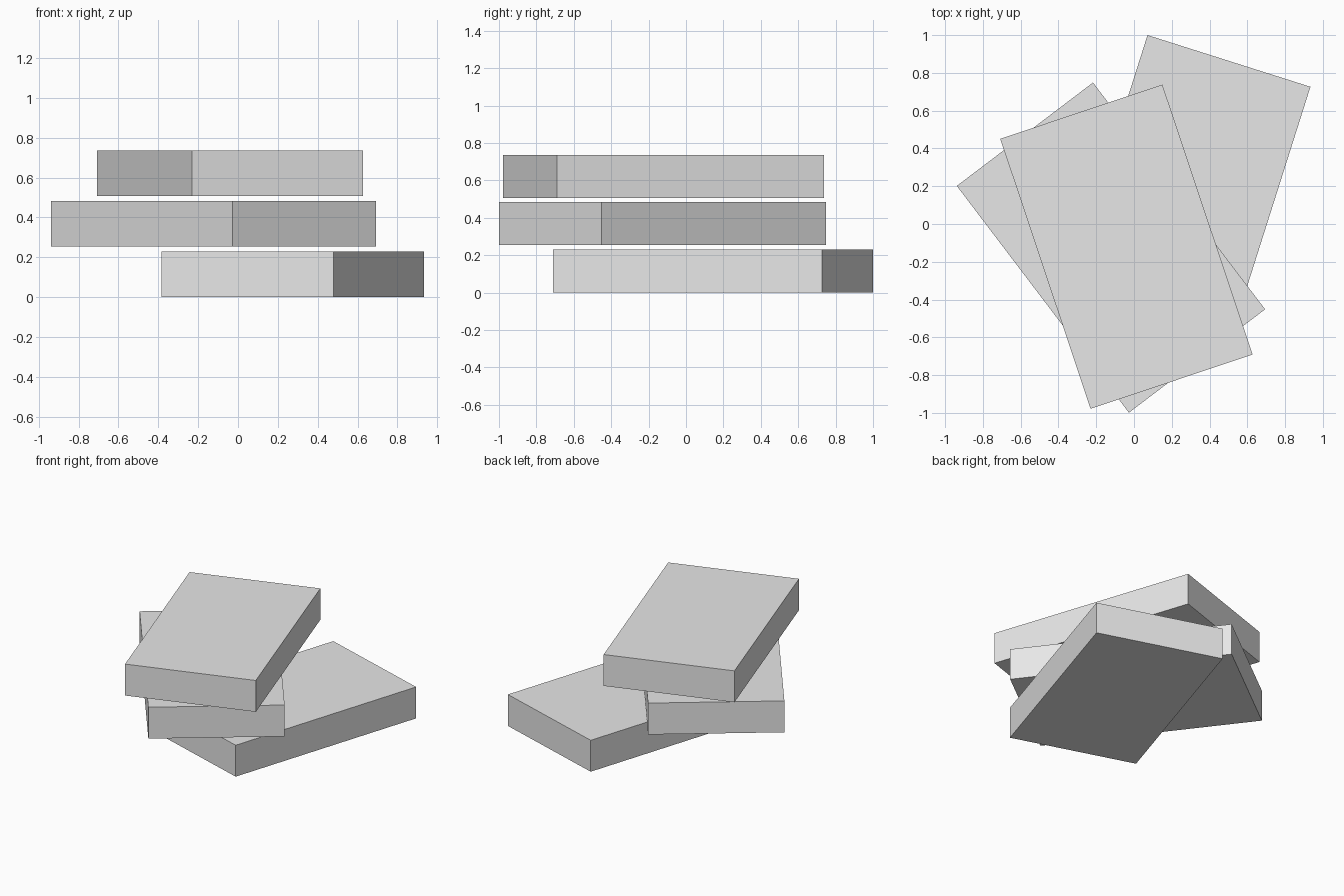
import bpy
from math import radians

cube = bpy.data.objects.get("Cube")
if cube:
    bpy.data.objects.remove(cube, do_unlink=True)

# One plain light grey for every slab
GREY = (0.8, 0.8, 0.8, 1.0)
grey = bpy.data.materials.new("light_grey")
grey.use_nodes = True
grey.diffuse_color = GREY
grey.node_tree.nodes["Principled BSDF"].inputs["Base Color"].default_value = GREY

WIDTH, LENGTH, HEIGHT = 0.905, 1.507, 0.23
STEP = 0.2535  # slab height plus the thin gap


def slab(name, level, x, y, turn):
    """A flat box, turned about its vertical axis."""
    z = level * STEP + HEIGHT / 2
    bpy.ops.mesh.primitive_cube_add(size=1, location=(x, y, z),
                                    rotation=(0, 0, radians(turn)))
    obj = bpy.context.object
    obj.name = name
    obj.scale = (WIDTH, LENGTH, HEIGHT)
    bpy.ops.object.transform_apply(location=False, rotation=False, scale=True)
    obj.data.materials.append(grey)


# Three loosely stacked slabs
slab("bottom_slab", 0, 0.275, 0.145, -17.6)
slab("middle_slab", 1, -0.122, -0.125, 37.2)
slab("top_slab", 2, -0.04, -0.12, 18.5)
